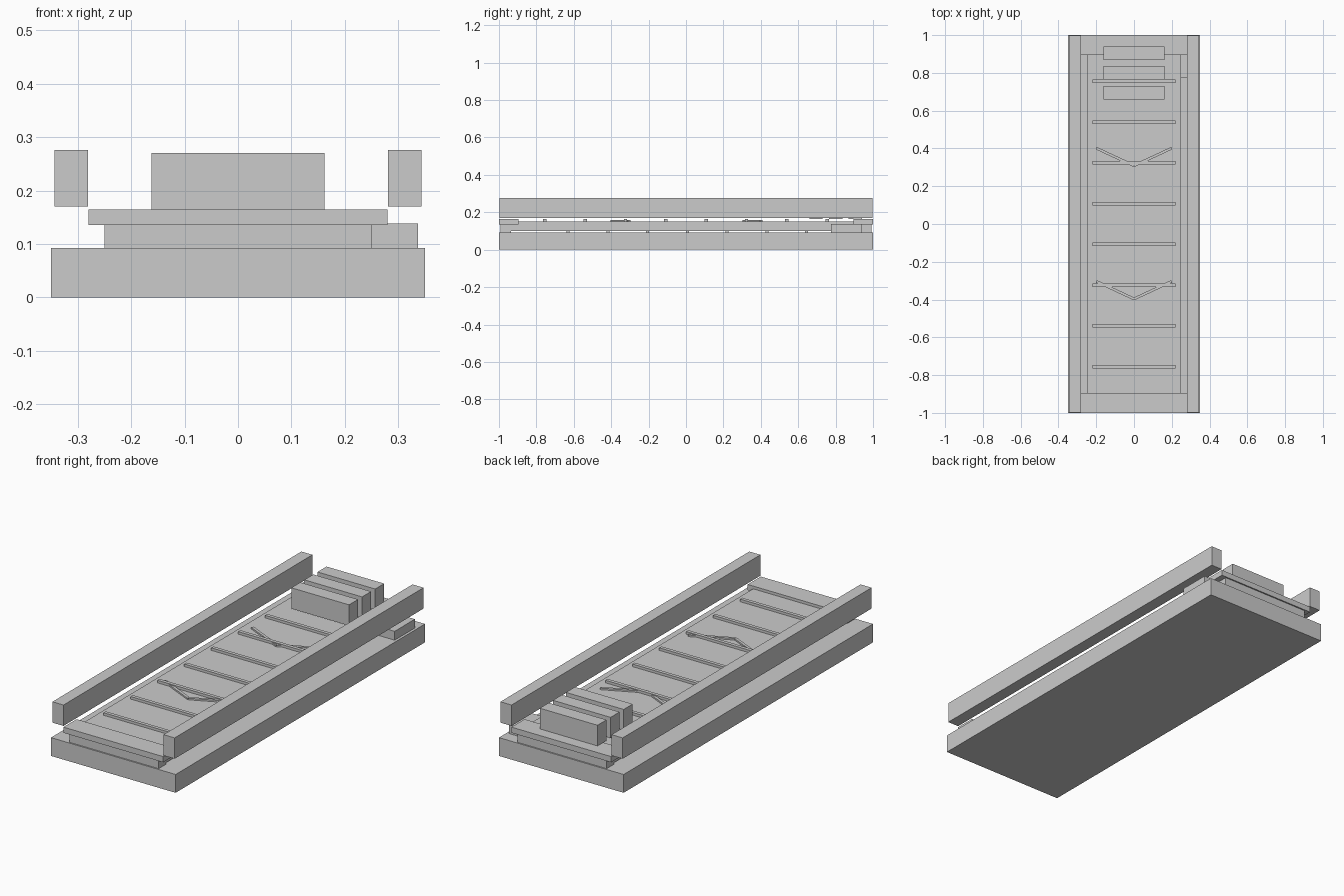
import bpy, math

if "Cube" in bpy.data.objects:
    bpy.data.objects.remove(bpy.data.objects["Cube"])


def box(name, x, y, z):
    """Box from (min, max) ranges on each axis."""
    cx, cy, cz = [(r[0] + r[1]) / 2 for r in (x, y, z)]
    bpy.ops.mesh.primitive_cube_add(size=1, location=(cx, cy, cz))
    o = bpy.context.object
    o.name = name
    o.scale = [r[1] - r[0] for r in (x, y, z)]
    bpy.ops.object.transform_apply(location=False, rotation=False, scale=True)
    return o


# base slab and raised panel
box("base", (-0.35, 0.35), (-1, 1), (0, 0.093))
box("panel", (-0.25, 0.25), (-0.993, 0.993), (0.101, 0.151))

# side box next to the panel
box("side_box", (0.245, 0.337), (0.775, 0.937), (0.093, 0.138))

# mirrored rails, end caps and end feet
for s, side in ((-1, "left"), (1, "right")):
    box("rail_" + side, sorted((s * 0.281, s * 0.343)), (-0.998, 0.998), (0.17, 0.276))
for s, end in ((-1, "front"), (1, "back")):
    box("end_cap_" + end, (-0.28, 0.28), sorted((s * 0.895, s * 1.0)), (0.136, 0.165))
    box("end_foot_" + end, (-0.25, 0.25), sorted((s * 0.935, s * 0.993)), (0.093, 0.101))

# slats on top of the panel
for i in range(8):
    y = -0.755 + i * 0.2157
    box("slat", (-0.22, 0.22), (y - 0.009, y + 0.009), (0.15, 0.164))

# spacers under the panel
for i in range(7):
    y = -0.63 + i * 0.2125
    box("spacer", (-0.237, 0.237), (y - 0.008, y + 0.008), (0.093, 0.101))

# three blocks at the back
for y in (0.695, 0.8, 0.905):
    box("block", (-0.162, 0.162), (y - 0.036, y + 0.036), (0.164, 0.27))

# V-shaped markings, each from two angled bars
for y in (-0.35, 0.355):
    for s in (-1, 1):
        bar = box("chevron_bar", (-0.11, 0.11), (-0.007, 0.007), (0.15, 0.159))
        bar.rotation_euler.z = s * math.radians(25)
        bar.location.x = s * 0.1
        bar.location.y = y
